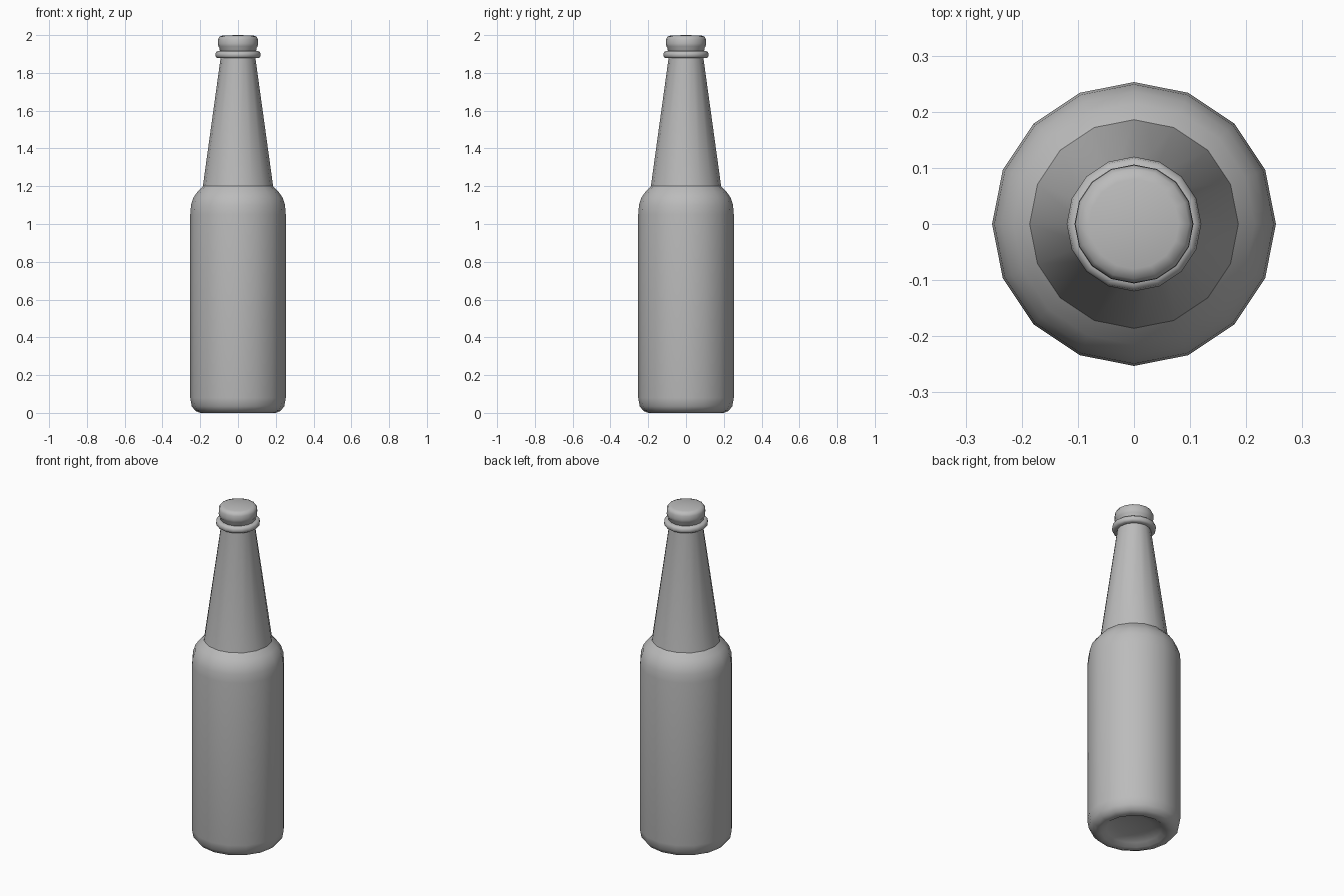
import bpy
import bmesh
from math import cos, sin, tau, radians

SIDES = 16

cube = bpy.data.objects.get("Cube")
if cube:
    bpy.data.objects.remove(cube, do_unlink=True)

grey = bpy.data.materials.new("plain_grey")
grey.use_nodes = True
colour = (0.5, 0.5, 0.5, 1)
grey.diffuse_color = colour
grey.node_tree.nodes["Principled BSDF"].inputs["Base Color"].default_value = colour


def lathe(name, profile, sharp_angle=40):
    """Turn a (radius, height) profile around z; radius 0 closes an end."""
    bm = bmesh.new()
    rings = []
    for r, z in profile:
        count = SIDES if r > 0 else 1
        rings.append([bm.verts.new((r * cos(tau * i / SIDES), r * sin(tau * i / SIDES), z))
                      for i in range(count)])
    for a, b in zip(rings, rings[1:]):
        for i in range(SIDES):
            j = (i + 1) % SIDES
            corners = [a[i % len(a)], a[j % len(a)], b[j % len(b)], b[i % len(b)]]
            bm.faces.new(list(dict.fromkeys(corners)))
    bmesh.ops.recalc_face_normals(bm, faces=bm.faces)
    mesh = bpy.data.meshes.new(name)
    bm.to_mesh(mesh)
    bm.free()
    mesh.materials.append(grey)
    obj = bpy.data.objects.new(name, mesh)
    bpy.context.collection.objects.link(obj)
    bpy.ops.object.select_all(action="DESELECT")
    obj.select_set(True)
    bpy.context.view_layer.objects.active = obj
    bpy.ops.object.shade_smooth_by_angle(angle=radians(sharp_angle))
    return obj


# Body with hollowed base, rounded shoulder and tapering neck
lathe("bottle", [
    (0, 0.04), (0.1, 0.035), (0.15, 0.02), (0.175, 0.003), (0.2, 0), (0.225, 0.01),
    (0.245, 0.035), (0.253, 0.08), (0.253, 1.05), (0.249, 1.1), (0.236, 1.14),
    (0.215, 1.17), (0.186, 1.2), (0.092, 1.88), (0.092, 1.92), (0, 1.92)], 32)

# Rounded collar below the cap
lathe("neck_ring", [
    (0.085, 1.878), (0.108, 1.878), (0.117, 1.884), (0.12, 1.896),
    (0.117, 1.909), (0.108, 1.915), (0.085, 1.915)], 60)

# Cap with a slightly domed top
lathe("cap", [
    (0.09, 1.912), (0.097, 1.918), (0.097, 1.932), (0.104, 1.94), (0.106, 1.955),
    (0.105, 1.978), (0.098, 1.992), (0.08, 1.998), (0, 2.0)], 60)
